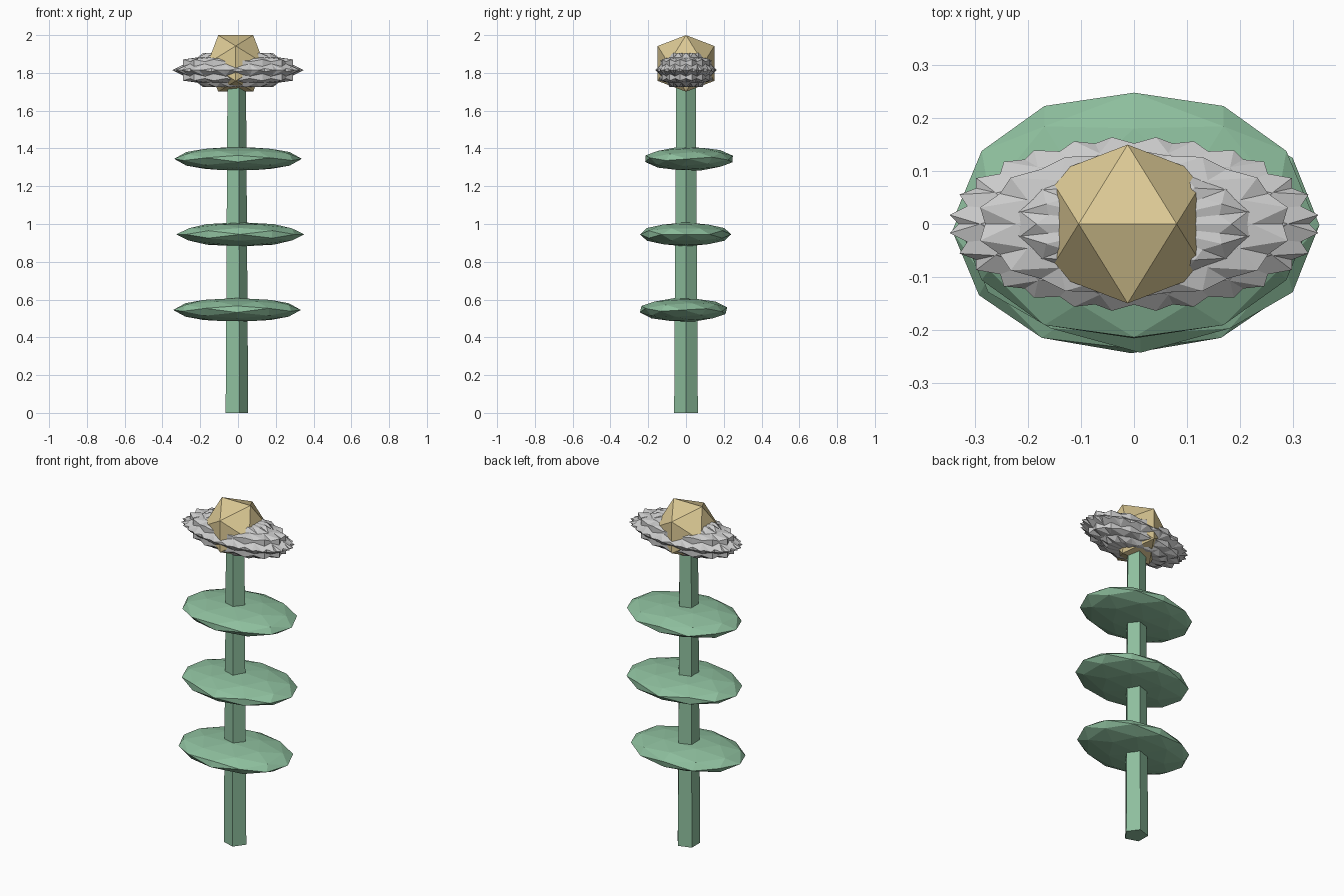
import bpy, bmesh, math
from mathutils import Vector, Matrix

if "Cube" in bpy.data.objects:
    bpy.data.objects.remove(bpy.data.objects["Cube"])

PHI = (1 + 5 ** 0.5) / 2
CX = -0.012  # stem axis


def material(name, color):
    m = bpy.data.materials.new(name)
    m.diffuse_color = (*color, 1)
    m.use_nodes = True
    m.node_tree.nodes["Principled BSDF"].inputs["Base Color"].default_value = m.diffuse_color
    return m


def finish(name, bm, mat=None):
    bmesh.ops.recalc_face_normals(bm, faces=bm.faces)
    me = bpy.data.meshes.new(name)
    bm.to_mesh(me)
    bm.free()
    ob = bpy.data.objects.new(name, me)
    bpy.context.collection.objects.link(ob)
    if mat:
        me.materials.append(mat)
    return ob


def ico_points(detail=0):
    """Unit icosahedron with an edge on top, optionally with edge midpoints."""
    pts = []
    for a in (-1, 1):
        for b in (-PHI, PHI):
            pts += [Vector((a, 0, b)), Vector((b, a, 0)), Vector((0, b, a))]
    if detail:
        pts += [p + q for i, p in enumerate(pts) for q in pts[:i]
                if (p - q).length < 2.1]
    return [p.normalized() for p in pts]


def add_ico(bm, center, scale, detail=0, turn=None):
    turn = turn or Matrix.Identity(3)
    part = bmesh.new()
    for p in ico_points(detail):
        p = turn @ p
        part.verts.new([c + s * k for c, s, k in zip(center, scale, p)])
    bmesh.ops.convex_hull(part, input=part.verts[:])
    tmp = bpy.data.meshes.new("tmp")
    part.to_mesh(tmp)
    part.free()
    bm.from_mesh(tmp)
    bpy.data.meshes.remove(tmp)


green = material("green", (0.27, 0.52, 0.34))
gold = material("gold", (0.72, 0.59, 0.30))

# Five-sided tapered stem
bm = bmesh.new()
rings = []
for r, z in ((0.066, 0), (0.054, 1.8)):
    rings.append([bm.verts.new((CX + r * math.cos(i * math.tau / 5),
                                r * math.sin(i * math.tau / 5), z)) for i in range(5)])
bm.faces.new(rings[0])
bm.faces.new(rings[1])
for i in range(5):
    j = (i + 1) % 5
    bm.faces.new((rings[0][i], rings[0][j], rings[1][j], rings[1][i]))
finish("stem", bm, green)

# Three flat leaf discs, each slightly off the axis
leaves = ((-0.005, -0.013, 0.545, 0.236, 12), (0.012, -0.002, 0.945, 0.241, 0),
          (0.0, 0.016, 1.345, 0.24, 15))
for i, (x, y, z, ry, tilt) in enumerate(leaves):
    bm = bmesh.new()
    add_ico(bm, (x, y, z), (0.338, ry, 0.064), 1,
            Matrix.Rotation(math.radians(tilt), 3, 'X'))
    finish(f"leaf_{i + 1}", bm, green)

# Spiky petal ring: turned icosahedra squashed into one flat oval
bm = bmesh.new()
for k in range(7):
    add_ico(bm, (0, 0, 1.815), (0.35, 0.165, 0.107), 0,
            Matrix.Rotation(k * math.tau / 7, 3, 'Z'))
finish("petals", bm)

# Flower centre
bm = bmesh.new()
add_ico(bm, (CX, 0, 1.85), (0.176,) * 3)
finish("flower_centre", bm, gold)
